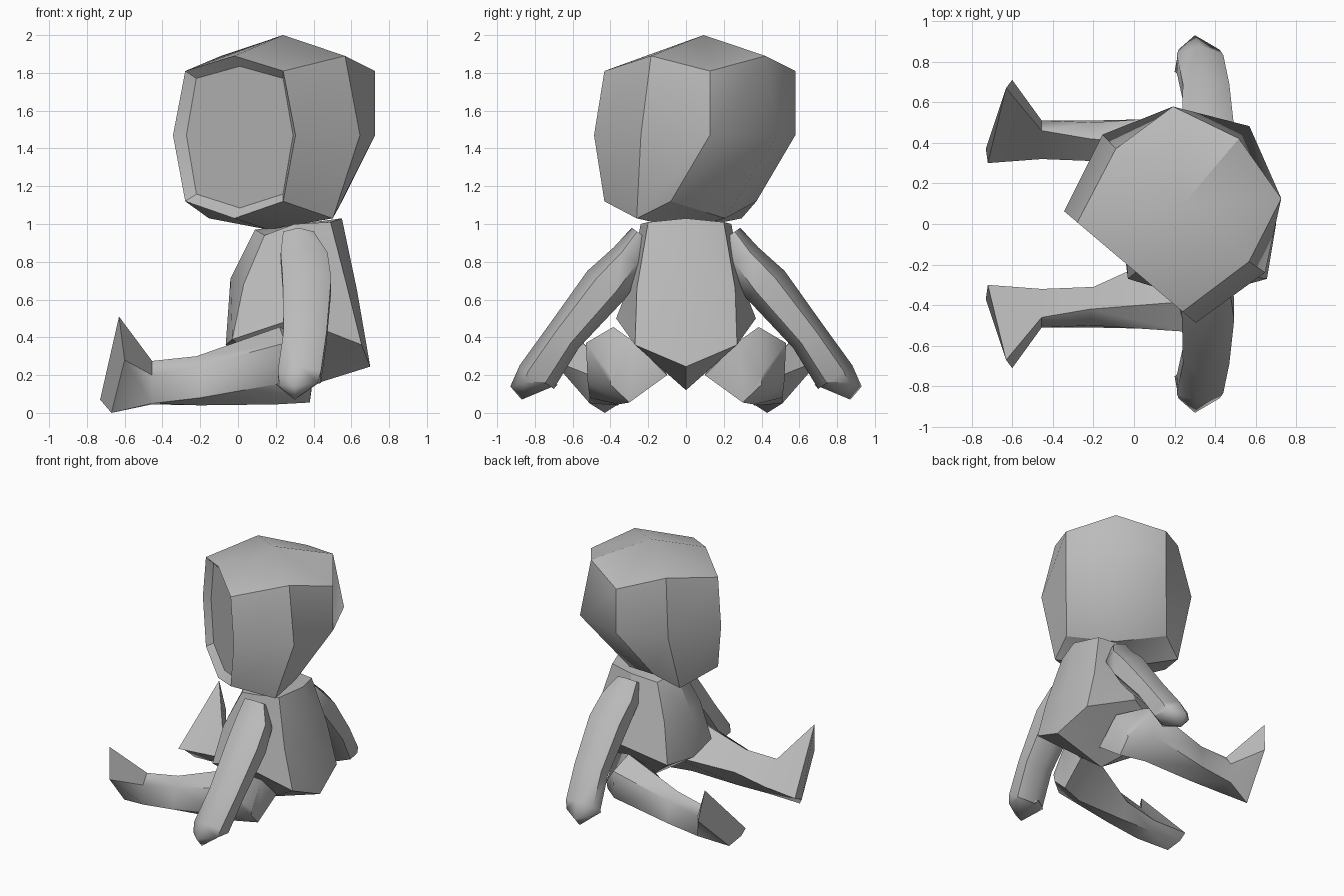
import bpy, bmesh, math
from mathutils import Vector

cube = bpy.data.objects.get("Cube")
if cube:
    bpy.data.objects.remove(cube, do_unlink=True)

grey = bpy.data.materials.new("plain grey")
grey.use_nodes = True
grey.diffuse_color = (0.5, 0.5, 0.5, 1)
grey.node_tree.nodes["Principled BSDF"].inputs["Base Color"].default_value = grey.diffuse_color


def loft(rings, start=None, end=None):
    """Bridge closed rings; each end is a flat cap or a fan to an apex."""
    bm = bmesh.new()
    loops = [[bm.verts.new(p) for p in ring] for ring in rings]
    n = len(loops[0])
    for a, b in zip(loops, loops[1:]):
        for i in range(n):
            j = (i + 1) % n
            bm.faces.new((a[i], a[j], b[j], b[i]))
    for loop, apex in ((loops[0], start), (loops[-1], end)):
        if apex is None:
            bm.faces.new(loop)
        else:
            tip = bm.verts.new(apex)
            for i in range(n):
                bm.faces.new((loop[i], loop[(i + 1) % n], tip))
    bmesh.ops.recalc_face_normals(bm, faces=bm.faces[:])
    return bm


def finish(name, bm, angle=30):
    mesh = bpy.data.meshes.new(name)
    bm.to_mesh(mesh)
    bm.free()
    mesh.materials.append(grey)
    obj = bpy.data.objects.new(name, mesh)
    bpy.context.collection.objects.link(obj)
    bpy.ops.object.select_all(action="DESELECT")
    obj.select_set(True)
    bpy.context.view_layer.objects.active = obj
    bpy.ops.object.shade_smooth_by_angle(angle=math.radians(angle))
    return obj


def flip(points, side):
    return [(x, y * side, z) for x, y, z in points]


# Head: faceted block, built facing its own -y, then turned
AROUND = [(-1, 0), (0, 0), (1, 0), (1, 1), (1, 2), (0, 2), (-1, 2), (-1, 1)]


def head_ring(widths, side_depth, back_depth, corner_z, mid_z):
    ring = []
    for i, j in AROUND:
        depth = back_depth if (i == 0 and j == 2) else side_depth[j]
        ring.append((i * widths[j], depth, corner_z if i and j != 1 else mid_z))
    return ring


bm = loft([
    head_ring((.34, .43, .35), (0, .3, .47), .55, 1.12, 1.03),
    head_ring((.425, .525, .35), (0, .41, .74), .91, 1.47, 1.47),
    head_ring((.34, .43, .35), (0, .4, .74), .83, 1.81, 1.89),
], start=(0, .28, .97), end=(0, .4, 2))

# Recessed face panel
bm.normal_update()
front = [f for f in bm.faces if f.normal.y < -.99]
bmesh.ops.inset_region(bm, faces=front, thickness=.055, depth=-.045)
head = finish("head", bm)
head.location = (-.02, -.212, 0)
head.rotation_euler.z = math.radians(-40.3)

# Back of the head stays softly rounded around its bulge
points = head.data.vertices
bulge = max(points, key=lambda v: v.co.y).index
for edge in head.data.edges:
    if bulge in edge.vertices:
        edge.use_edge_sharp = False

# Torso: half rings running from chest to back, mirrored across y
half_rings = [
    [(-.065, 0, .36), (-.03, .27, .39), (.3, .37, .5), (.655, .27, .36), (.7, 0, .245)],
    [(-.04, 0, .71), (.03, .22, .68), (.3, .3, .68), (.58, .26, .66), (.63, 0, .65)],
    [(.09, 0, .97), (.14, .15, .94), (.3, .24, 1), (.49, .2, 1.01), (.55, 0, 1.03)],
]
body = [half + flip(half[-2:0:-1], -1) for half in half_rings]
finish("torso", loft(body, start=(.3, 0, .12), end=(.32, 0, 1)))

# Arm rings: centre, half width along x, half thickness across the arm
ARM = [
    ((.32, .23, .94), .085, .07),
    ((.35, .3, .82), .13, .1),
    ((.365, .42, .68), .135, .125),
    ((.355, .65, .4), .12, .1),
    ((.325, .79, .19), .12, .11),
]
OUT = Vector((0, .82, .57))


def arm_ring(centre, width, thick):
    ring = []
    for step in range(6):
        a = math.tau * step / 6
        ring.append(Vector(centre) + Vector((width * math.sin(a) * 1.1, 0, 0)) + OUT * thick * math.cos(a))
    return ring


# Leg rings from hip to sole: inner, low, outer low, outer high, top
LEG = [
    [(.4, .1, .2), (.38, .3, .055), (.39, .4, .15), (.4, .4, .2), (.4, .28, .38)],
    [(.22, .12, .25), (.2, .36, .045), (.25, .52, .16), (.25, .53, .37), (.22, .385, .455)],
    [(-.2, .31, .16), (-.2, .36, .04), (-.2, .51, .08), (-.2, .5, .25), (-.22, .42, .3)],
    [(-.455, .32, .11), (-.455, .36, .045), (-.455, .51, .05), (-.455, .51, .2), (-.455, .46, .275)],
    [(-.72, .3, .1), (-.73, .37, .07), (-.67, .43, 0), (-.6, .71, .28), (-.63, .67, .51)],
]

for label, side in (("front", -1), ("back", 1)):
    arm = [flip(arm_ring(*ring), side) for ring in ARM]
    # Palm end slants outward to a fingertip
    palm = [(.3, .93, .14), (.42, .86, .16), (.43, .74, .16), (.3, .68, .15), (.2, .75, .15), (.22, .86, .15)]
    arm.append(flip(palm, side))
    finish(label + "_side_arm", loft(arm, end=(.3, .87 * side, .07)), 62)
    finish(label + "_side_leg", loft([flip(ring, side) for ring in LEG]), 50)
